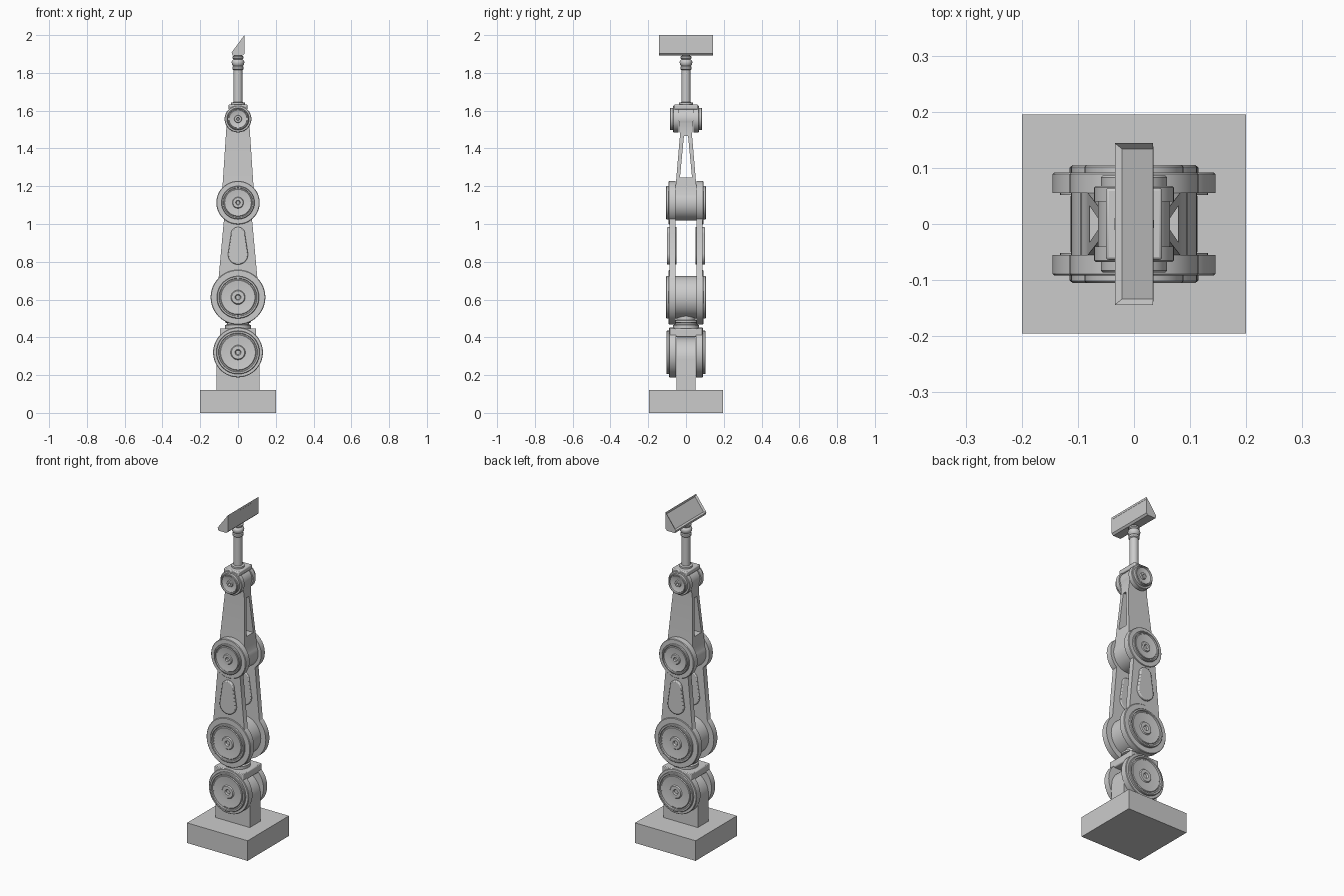
import bpy, bmesh, math
from mathutils import Matrix

if "Cube" in bpy.data.objects:
    bpy.data.objects.remove(bpy.data.objects["Cube"])

grey = bpy.data.materials.new("metal grey")
grey.diffuse_color = (0.6, 0.6, 0.6, 1)
grey.use_nodes = True
grey.node_tree.nodes["Principled BSDF"].inputs["Base Color"].default_value = grey.diffuse_color


def finish(name, bm, bevel=0.0):
    bmesh.ops.recalc_face_normals(bm, faces=bm.faces)
    mesh = bpy.data.meshes.new(name)
    bm.to_mesh(mesh)
    bm.free()
    mesh.materials.append(grey)
    ob = bpy.data.objects.new(name, mesh)
    bpy.context.collection.objects.link(ob)
    if bevel:
        mod = ob.modifiers.new("soft edges", 'BEVEL')
        mod.width, mod.segments = bevel, 2
        mod.limit_method, mod.angle_limit = 'ANGLE', math.radians(50)
    return ob


def prism_mesh(pts, y0, y1):
    """Extrude an x-z outline from y0 to y1."""
    bm = bmesh.new()
    face = bm.faces.new([bm.verts.new((x, y0, z)) for x, z in pts])
    ext = bmesh.ops.extrude_face_region(bm, geom=[face])
    for v in ext["geom"]:
        if isinstance(v, bmesh.types.BMVert):
            v.co.y = y1
    return bm


def box(name, hx, hy, z0, z1, bevel=0.0):
    pts = [(-hx, z0), (hx, z0), (hx, z1), (-hx, z1)]
    return finish(name, prism_mesh(pts, -hy, hy), bevel)


def lathe(name, profile, matrix, steps=48):
    """Spin (radius, height) points about the local z axis."""
    bm = bmesh.new()
    verts = [bm.verts.new((r, 0, h)) for r, h in profile]
    edges = [bm.edges.new(p) for p in zip(verts, verts[1:])]
    bmesh.ops.spin(bm, geom=verts + edges, axis=(0, 0, 1), cent=(0, 0, 0),
                   angle=2 * math.pi, steps=steps)
    bmesh.ops.remove_doubles(bm, verts=bm.verts, dist=1e-5)
    bmesh.ops.transform(bm, matrix=matrix, verts=bm.verts)
    return finish(name, bm)


def link_outline(z0, r0, w0, z1, r1, w1, n=32):
    """Two round ends joined by straight sides of half-width w0 to w1."""
    a, b = math.asin(w0 / r0), math.asin(w1 / r1)
    pts = []
    for z, r, t0, t1 in ((z0, r0, a, 2 * math.pi - a),
                         (z1, r1, math.pi + b, 3 * math.pi - b)):
        for i in range(n + 1):
            t = t0 + (t1 - t0) * i / n
            pts.append((r * math.sin(t), z + r * math.cos(t)))
    return pts


def y_axis(z, side):
    return Matrix.Translation((0, 0, z)) @ Matrix.Rotation(-side * math.pi / 2, 4, 'X')


def disc(name, z, r, y0, y1, side):
    prof = [(0, y0), (r, y0), (r, y1 - 0.003), (r - 0.003, y1), (0, y1)]
    lathe(name, prof, y_axis(z, side))


def hub_cap(name, z, r, y0, y1, side):
    d = y1 - y0
    prof = [(0, y0), (r, y0), (r, y1 - 0.003), (r - 0.003, y1), (0.9 * r, y1),
            (0.88 * r, y1 - 0.5 * d), (0.83 * r, y1 - 0.5 * d), (0.8 * r, y1 - 0.25 * d),
            (0.42 * r, y1 - 0.6 * d), (0.34 * r, y1 - 0.6 * d), (0.3 * r, y1 - 0.2 * d),
            (0.14 * r, y1 - 0.2 * d), (0.1 * r, y1 - 0.8 * d), (0, y1 - 0.8 * d)]
    lathe(name, prof, y_axis(z, side))


def both_sides(fn, name, *args):
    for side, label in ((-1, "front"), (1, "back")):
        fn(f"{label}_{name}", *args, side)


def plate(name, pts, y0, y1, bevel, side):
    finish(name, prism_mesh(pts, side * y0, side * y1), bevel)


# base block and round-topped pedestal
box("base", 0.2, 0.195, 0, 0.12)
arch = [(-0.113, 0.115), (0.113, 0.115)]
arch += [(0.113 * math.cos(i * math.pi / 24), 0.285 + 0.113 * math.sin(i * math.pi / 24))
         for i in range(25)]
finish("pedestal", prism_mesh(arch, -0.05, 0.05))

# shoulder yoke
both_sides(disc, "yoke_disc", 0.32, 0.132, 0.052, 0.09)
both_sides(hub_cap, "yoke_cap", 0.32, 0.115, 0.088, 0.103)
yoke_arm = [(-0.095, 0.32), (0.095, 0.32), (0.095, 0.448), (-0.095, 0.448)]
both_sides(plate, "yoke_arm", yoke_arm, 0.052, 0.088, 0.004)
box("yoke_bridge", 0.095, 0.086, 0.402, 0.448, 0.006)

# swivel neck
lathe("swivel_neck", [(0, 0.445), (0.068, 0.445), (0.068, 0.465), (0.058, 0.468),
                      (0.058, 0.476), (0.07, 0.479), (0.07, 0.49), (0.05, 0.493),
                      (0.05, 0.53), (0, 0.53)], Matrix())

# lower arm
Z2, Z3, Z4 = 0.612, 1.113, 1.556
lathe("lower_drum", [(0, -0.06), (0.112, -0.06), (0.112, 0.06), (0, 0.06)], y_axis(Z2, 1))
lower = link_outline(Z2, 0.143, 0.103, Z3, 0.113, 0.074)
both_sides(plate, "lower_arm_plate", lower, 0.055, 0.087, 0)
both_sides(disc, "lower_joint_disc", Z2, 0.145, 0.055, 0.092, )
both_sides(hub_cap, "lower_joint_cap", Z2, 0.112, 0.09, 0.105)
both_sides(disc, "elbow_disc", Z3, 0.115, 0.055, 0.092)
both_sides(hub_cap, "elbow_cap", Z3, 0.088, 0.09, 0.105)
pad = link_outline(0.838, 0.053, 0.0526, 0.946, 0.038, 0.0377, 16)
both_sides(plate, "arm_pad", pad, 0.049, 0.101, 0.005)

# upper arm, thinning towards the wrist, with a tapered slot cut through
bm = prism_mesh(link_outline(Z3, 0.095, 0.085, Z4, 0.064, 0.06), -0.055, 0.055)
for z in (1.2, 1.47):
    bmesh.ops.bisect_plane(bm, geom=bm.verts[:] + bm.edges[:] + bm.faces[:],
                           plane_co=(0, 0, z), plane_no=(0, 0, 1))
for v in bm.verts:
    k = min(max((v.co.z - 1.2) / 0.27, 0), 1)
    v.co.y *= 1 - 0.42 * k + 0.2 * min(max((v.co.z - 1.47) / 0.13, 0), 1)
upper_arm = finish("upper_arm", bm)
bm = prism_mesh([(-0.032, 1.245), (0.032, 1.245), (0.011, 1.465), (-0.011, 1.465)], -0.2, 0.2)
bmesh.ops.rotate(bm, verts=bm.verts, matrix=Matrix.Rotation(math.pi / 2, 3, 'Z'))
cutter = finish("slot_cutter", bm)
cutter.hide_render = True
cutter.hide_viewport = True
cut = upper_arm.modifiers.new("slot", 'BOOLEAN')
cut.operation, cut.object, cut.solver = 'DIFFERENCE', cutter, 'EXACT'

# wrist bracket
both_sides(disc, "wrist_disc", Z4, 0.071, 0.04, 0.068)
both_sides(hub_cap, "wrist_cap", Z4, 0.059, 0.066, 0.086)
wrist_arm = [(-0.048, Z4), (0.048, Z4), (0.048, 1.625), (-0.048, 1.625)]
both_sides(plate, "wrist_arm", wrist_arm, 0.04, 0.064, 0.003)
box("wrist_bridge", 0.05, 0.064, 1.605, 1.632, 0.005)

# rod with collars
lathe("rod", [(0, 1.625), (0.036, 1.625), (0.036, 1.642), (0.024, 1.645), (0.024, 1.815),
              (0.03, 1.82), (0.03, 1.832), (0.025, 1.836), (0.032, 1.845), (0.034, 1.858),
              (0.03, 1.868), (0.024, 1.872), (0.03, 1.878), (0.03, 1.886), (0.022, 1.89),
              (0.022, 1.91), (0, 1.91)], Matrix(), 32)

# wedge head with a recessed sloping face
bm = prism_mesh([(-0.034, 1.908), (-0.028, 1.892), (0.024, 1.892), (0.034, 1.902),
                 (0.034, 2.0)], -0.144, 0.144)
bmesh.ops.recalc_face_normals(bm, faces=bm.faces)
slope = [f for f in bm.faces if f.normal.x < -0.5 and f.normal.z > 0.3]
bmesh.ops.inset_region(bm, faces=slope, thickness=0.014, depth=-0.008)
finish("head", bm)

# smooth round surfaces, keep edges sharp
bpy.ops.object.select_all(action='DESELECT')
for ob in bpy.context.scene.objects:
    if not ob.hide_render:
        ob.select_set(True)
        bpy.context.view_layer.objects.active = ob
bpy.ops.object.shade_smooth_by_angle(angle=math.radians(35))
